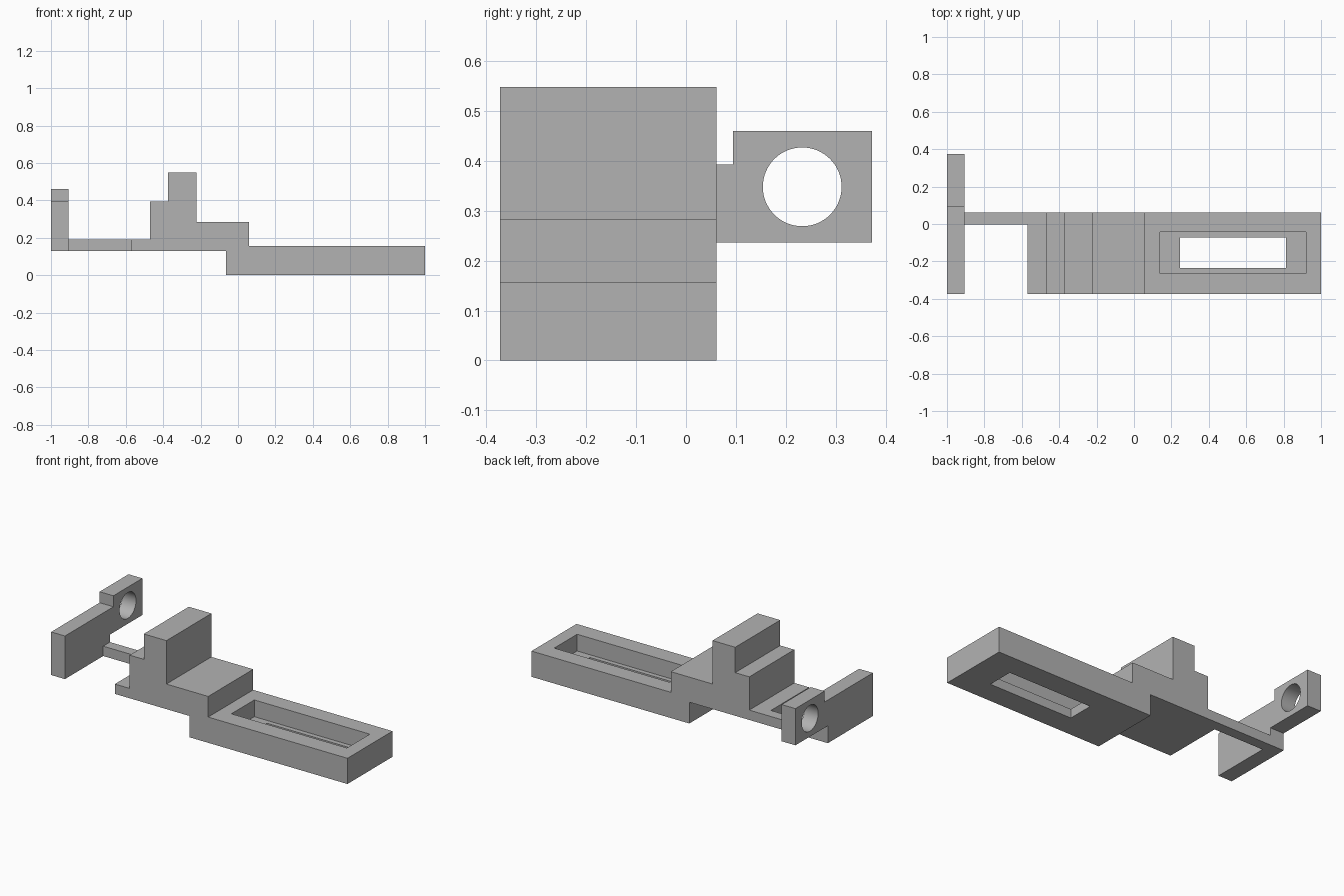
import bpy
import bmesh
from mathutils import Matrix, Vector

cube = bpy.data.objects.get("Cube")
if cube:
    bpy.data.objects.remove(cube, do_unlink=True)

grey = bpy.data.materials.new("plain grey")
grey.use_nodes = True
COLOUR = (0.45, 0.45, 0.45, 1)
grey.diffuse_color = COLOUR
grey.node_tree.nodes["Principled BSDF"].inputs["Base Color"].default_value = COLOUR


def finish(name, bm):
    bmesh.ops.recalc_face_normals(bm, faces=bm.faces)
    mesh = bpy.data.meshes.new(name)
    bm.to_mesh(mesh)
    bm.free()
    mesh.materials.append(grey)
    obj = bpy.data.objects.new(name, mesh)
    bpy.context.collection.objects.link(obj)
    return obj


def extrude(name, outline, direction):
    """Extrude a closed 3D outline along a direction."""
    bm = bmesh.new()
    face = bm.faces.new([bm.verts.new(p) for p in outline])
    new = bmesh.ops.extrude_face_region(bm, geom=[face])["geom"]
    verts = [v for v in new if isinstance(v, bmesh.types.BMVert)]
    bmesh.ops.translate(bm, verts=verts, vec=Vector(direction))
    return finish(name, bm)


def box(name, x, y, z):
    outline = [(x[0], y[0], z[0]), (x[1], y[0], z[0]),
               (x[1], y[1], z[0]), (x[0], y[1], z[0])]
    return extrude(name, outline, (0, 0, z[1] - z[0]))


def cut(obj, cutter):
    cutter.hide_render = True
    cutter.hide_set(True)
    mod = obj.modifiers.new(cutter.name, "BOOLEAN")
    mod.operation = "DIFFERENCE"
    mod.solver = "EXACT"
    mod.object = cutter
    bpy.context.view_layer.objects.active = obj
    bpy.ops.object.modifier_apply(modifier=mod.name)
    bpy.data.objects.remove(cutter, do_unlink=True)


FRONT, BACK = -0.373, 0.061
LOW, STRIP_TOP, SHOULDER = 0.13, 0.19, 0.393

# Stepped body with the long tray at its left end
steps = [(-0.57, LOW), (-0.065, LOW), (-0.065, 0), (1, 0), (1, 0.157),
         (0.06, 0.157), (0.06, 0.283), (-0.222, 0.283), (-0.222, 0.548),
         (-0.375, 0.548), (-0.375, SHOULDER), (-0.47, SHOULDER),
         (-0.47, STRIP_TOP), (-0.57, STRIP_TOP)]
body = extrude("stepped_body", [(x, FRONT, z) for x, z in steps],
               (0, BACK - FRONT, 0))

# Pocket with a narrower slot through its floor
cut(body, box("pocket_cutter", (0.14, 0.92), (-0.264, -0.043), (0.055, 0.3)))
cut(body, box("slot_cutter", (0.247, 0.812), (-0.235, -0.073), (-0.1, 0.2)))

# Thin strip joining the body to the end plate
box("connecting_strip", (-0.907, -0.57), (-0.004, BACK), (LOW, STRIP_TOP))

# End plate with a raised tab at the back
plate_outline = [(FRONT, LOW), (BACK, LOW), (BACK, 0.236), (0.373, 0.236),
                 (0.373, 0.46), (0.094, 0.46), (0.094, SHOULDER),
                 (FRONT, SHOULDER)]
plate = extrude("end_plate", [(-1, y, z) for y, z in plate_outline],
                (0.093, 0, 0))

# Round hole through the tab
bm = bmesh.new()
bmesh.ops.create_cone(bm, cap_ends=True, segments=64, radius1=0.079,
                      radius2=0.079, depth=0.4,
                      matrix=Matrix.Translation((-0.95, 0.233, 0.348))
                      @ Matrix.Rotation(1.5707963, 4, "Y"))
cut(plate, finish("hole_cutter", bm))

bpy.ops.object.select_all(action="DESELECT")
plate.select_set(True)
bpy.context.view_layer.objects.active = plate
bpy.ops.object.shade_smooth_by_angle()
